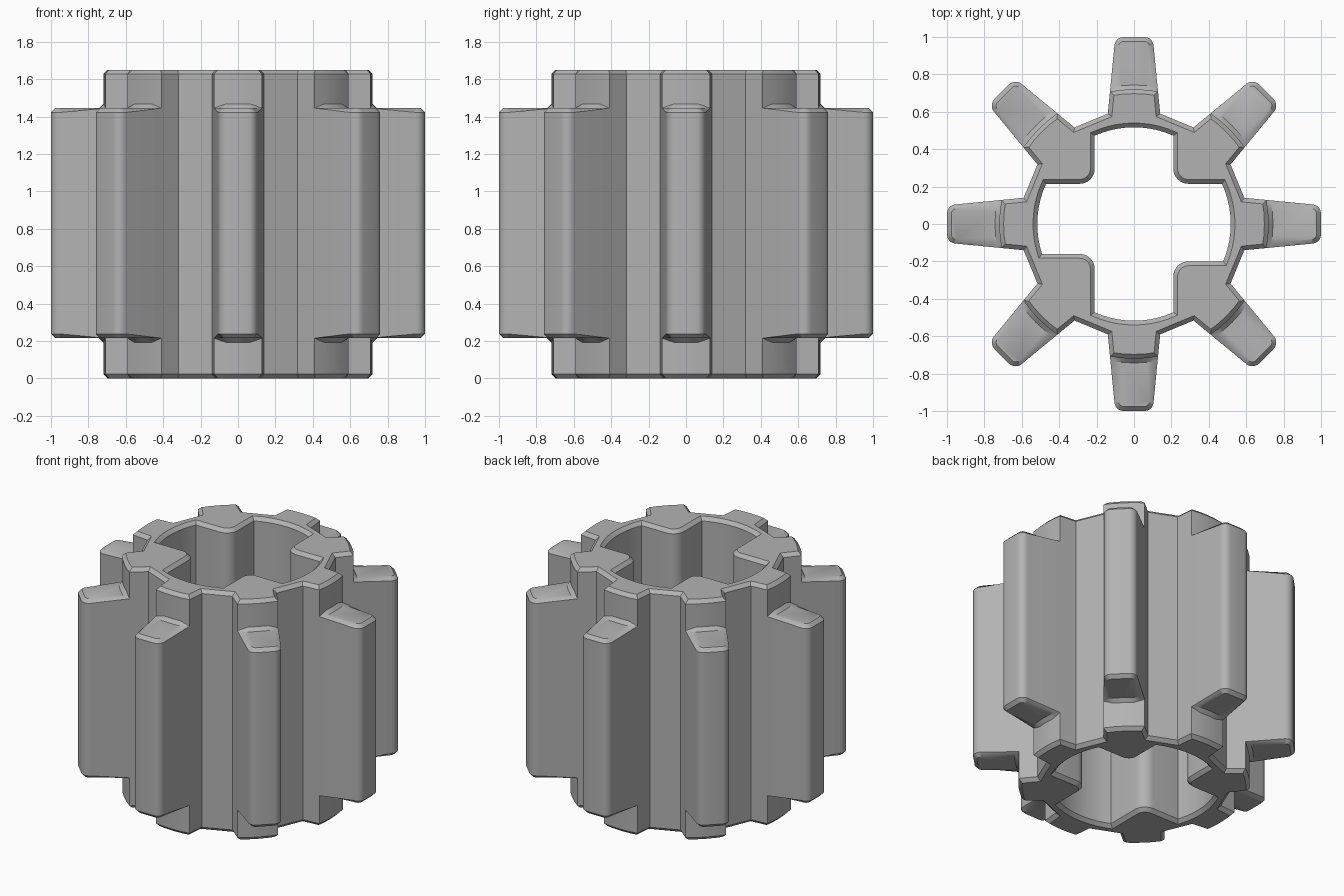
import bpy, bmesh, math
from mathutils import Vector, Matrix

if "Cube" in bpy.data.objects:
    bpy.data.objects.remove(bpy.data.objects["Cube"])

HEIGHT, LOW, HIGH = 1.65, 0.215, 1.445   # full height, tooth bottom and top
TEETH, STEP_R, BORE_R, CHAMFER = 8, 0.72, 0.517, 0.023
ROOT, ROOT_W = 0.59, 0.14                # where a tooth meets the body
TIP, TIP_W, TIP_ROUND = 0.95, 0.105, 0.05


def arc(cx, cy, r, start, end, steps):
    return [Vector((cx + r * math.cos(start + (end - start) * i / steps),
                    cy + r * math.sin(start + (end - start) * i / steps)))
            for i in range(steps + 1)]


def turned(points, angle):
    return [Matrix.Rotation(angle, 2) @ p for p in points]


def flank_width(u):
    return ROOT_W + (u - ROOT) * (TIP_W - ROOT_W) / (TIP - ROOT)


# Tooth outline pieces, pointing along +x
u = STEP_R
for _ in range(20):
    u = math.sqrt(STEP_R ** 2 - flank_width(u) ** 2)
half_angle = math.atan2(flank_width(u), u)
shoulder = [Vector((ROOT, -ROOT_W))] + arc(0, 0, STEP_R, -half_angle, half_angle, 4) \
    + [Vector((ROOT, ROOT_W))]
corner_y = TIP_W - TIP_ROUND
tip = arc(TIP, -corner_y, TIP_ROUND, -math.pi / 2, 0, 5) \
    + arc(TIP, corner_y, TIP_ROUND, 0, math.pi / 2, 5)

outer, tips = [], []
for k in range(TEETH):
    turn = k * math.tau / TEETH
    outer += turned(shoulder, turn)
    tips.append(turned(tip, turn))
outer = outer[3:] + outer[:3]            # start at the middle of a tooth

# Bore with four rounded corner pads; each pair gives the pad's two edges
inner, r = [], 0.08
for k, (e1, e2) in enumerate([(0.215, 0.21), (0.21, 0.215), (0.16, 0.21), (0.21, 0.20)]):
    a1, a2 = math.asin(e1 / BORE_R), math.acos(e2 / BORE_R)
    quarter = arc(0, 0, BORE_R, 0, a1, 5)
    quarter += arc(e2 + r, e1 + r, r, 1.5 * math.pi, math.pi, 6)
    quarter += arc(0, 0, BORE_R, a2, math.pi / 2, 5)[:-1]
    inner += turned(quarter, k * math.pi / 2)

bm = bmesh.new()


def ring(points, z):
    return [bm.verts.new((p.x, p.y, z)) for p in points]


def wall(lower, upper, closed=True, skip=lambda i: False):
    n = len(lower)
    for i in range(n if closed else n - 1):
        if not skip(i):
            j = (i + 1) % n
            bm.faces.new((lower[i], lower[j], upper[j], upper[i]))


# Body wall, open where the teeth grow out of it
layers = [ring(outer, z) for z in (0, LOW, HIGH, HEIGHT)]
per_tooth = len(shoulder)
for i in range(3):
    wall(layers[i], layers[i + 1],
         skip=lambda j, mid=(i == 1): mid and j % per_tooth in (0, 1, 5, 6))

# Teeth
for k in range(TEETH):
    ends = []
    for layer, z in ((layers[1], LOW), (layers[2], HIGH)):
        root = [layer[(per_tooth * k + d) % len(layer)] for d in range(-2, 3)]
        edge = ring(tips[k], z)
        bm.faces.new(edge + root[::-1])
        ends.append([root[0]] + edge + [root[-1]])
    wall(ends[0], ends[1], closed=False)

# Bore wall and the two end caps, each made of two halves
bore = [ring(inner, z) for z in (0, HEIGHT)]
wall(bore[0], bore[1])
for out, inn in ((layers[0], bore[0]), (layers[3], bore[1])):
    ho, hi = len(out) // 2, len(inn) // 2
    bm.faces.new(out[:ho + 1] + inn[:hi + 1][::-1])
    bm.faces.new(out[ho:] + out[:1] + inn[:1] + inn[hi:][::-1])
bmesh.ops.recalc_face_normals(bm, faces=bm.faces)

# Merge flat wall pieces, then chamfer every horizontal rim edge
caps = (0, HEIGHT)
flat = [e for e in bm.edges if e.calc_face_angle(0) < 0.001
        and not all(any(abs(v.co.z - c) < 1e-4 for c in caps) for v in e.verts)]
bmesh.ops.dissolve_edges(bm, edges=flat, use_verts=True)
rims = [e for e in bm.edges if abs(e.verts[0].co.z - e.verts[1].co.z) < 1e-4
        and e.calc_face_angle(0) > 0.5]
bmesh.ops.bevel(bm, geom=rims, offset=CHAMFER, offset_type='OFFSET', segments=1,
                profile=0.5, affect='EDGES', clamp_overlap=False)
bmesh.ops.recalc_face_normals(bm, faces=bm.faces)

mesh = bpy.data.meshes.new("toothed_hub")
bm.to_mesh(mesh)
bm.free()
hub = bpy.data.objects.new("toothed_hub", mesh)
bpy.context.collection.objects.link(hub)

grey = bpy.data.materials.new("plain_grey")
grey.use_nodes = True
grey.diffuse_color = (0.45, 0.45, 0.45, 1)
grey.node_tree.nodes["Principled BSDF"].inputs["Base Color"].default_value = (0.45, 0.45, 0.45, 1)
mesh.materials.append(grey)

bpy.ops.object.select_all(action='DESELECT')
hub.select_set(True)
bpy.context.view_layer.objects.active = hub
bpy.ops.object.shade_smooth_by_angle(angle=math.radians(30))
